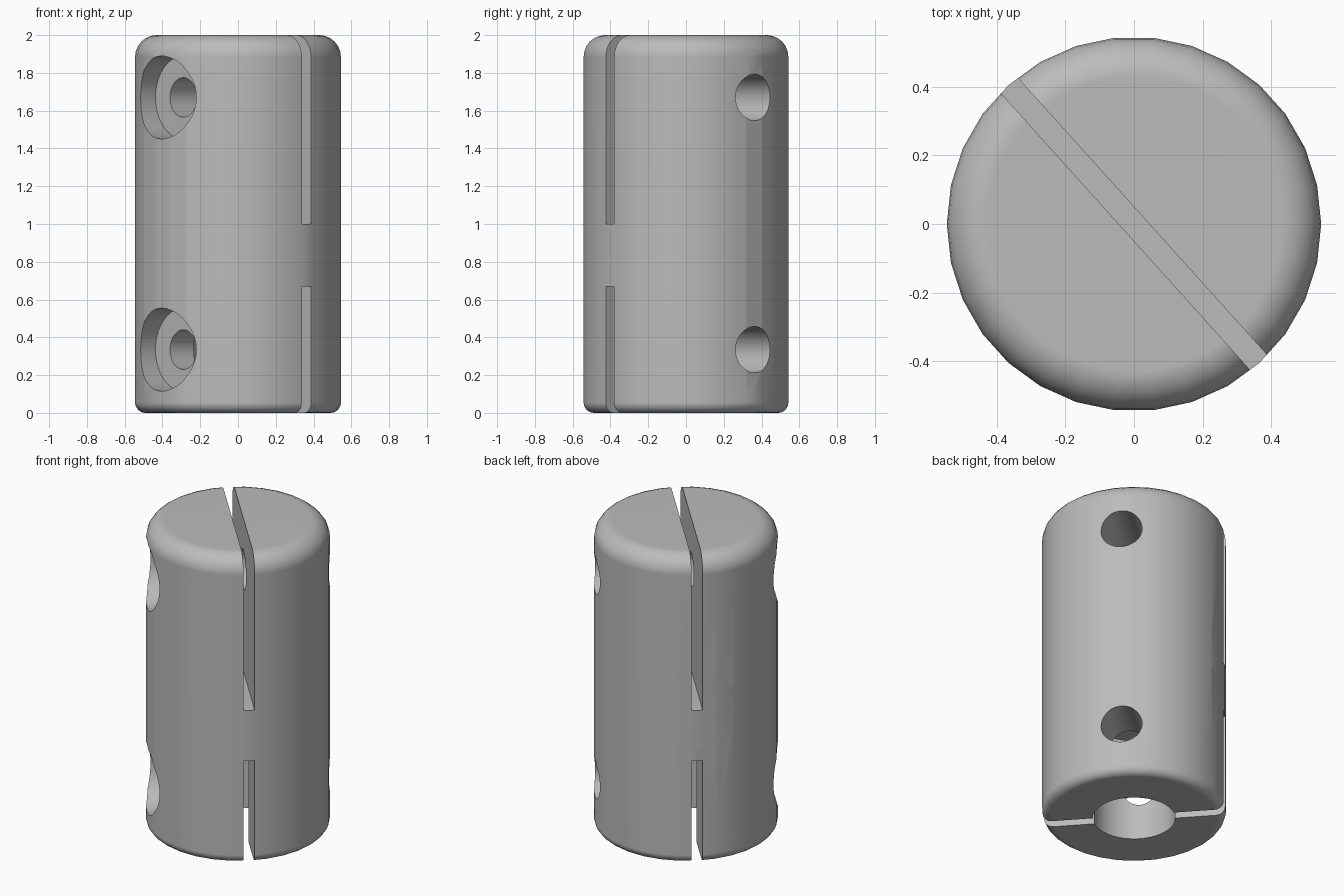
import bpy
import bmesh
from math import cos, sin, pi, radians
from mathutils import Matrix, Vector

cube = bpy.data.objects.get("Cube")
if cube:
    bpy.data.objects.remove(cube, do_unlink=True)

RADIUS, HEIGHT = 0.545, 2.0
SLOT_ANGLE = radians(-48)           # direction of the slots and cross bore
SCREW_ANGLE = SLOT_ANGLE + pi / 2   # screws clamp across the slots
SLOT_WIDTH = 0.066
SLOT_TOP = 0.67                     # roof of the lower slot and bore

grey = bpy.data.materials.new("satin grey")
grey.use_nodes = True
grey.diffuse_color = (0.5, 0.5, 0.5, 1)
grey.node_tree.nodes["Principled BSDF"].inputs["Base Color"].default_value = grey.diffuse_color


def make_object(name, bm):
    bmesh.ops.recalc_face_normals(bm, faces=bm.faces)
    mesh = bpy.data.meshes.new(name)
    bm.to_mesh(mesh)
    bm.free()
    mesh.materials.append(grey)
    obj = bpy.data.objects.new(name, mesh)
    bpy.context.collection.objects.link(obj)
    return obj


def lathe(name, profile, sides):
    """Closed solid of revolution from (radius, z) points."""
    bm = bmesh.new()
    rings = [[bm.verts.new((r * cos(2 * pi * i / sides), r * sin(2 * pi * i / sides), z))
              for i in range(sides)] for r, z in profile]
    for low, high in zip(rings, rings[1:]):
        for i in range(sides):
            j = (i + 1) % sides
            bm.faces.new((low[i], low[j], high[j], high[i]))
    bm.faces.new(rings[0][::-1])
    bm.faces.new(rings[-1])
    return make_object(name, bm)


def rod_cutter(name, radius, start, end, angle=None, z=0.0):
    """Cylinder between two distances along a radial axis, or upright if no angle."""
    bm = bmesh.new()
    bmesh.ops.create_cone(bm, cap_ends=True, segments=40, radius1=radius, radius2=radius,
                          depth=end - start,
                          matrix=Matrix.Translation((0, 0, (start + end) / 2)))
    if angle is not None:
        turn = Vector((cos(angle), sin(angle), 0)).to_track_quat('Z', 'Y').to_matrix().to_4x4()
        bm.transform(Matrix.Translation((0, 0, z)) @ turn)
    return make_object(name, bm)


def slot_cutter(name, low, high):
    bm = bmesh.new()
    bmesh.ops.create_cube(bm, size=1)
    bm.transform(Matrix.Translation((0, 0, (low + high) / 2))
                 @ Matrix.Rotation(SLOT_ANGLE, 4, 'Z')
                 @ Matrix.Diagonal((3, SLOT_WIDTH, high - low, 1)))
    return make_object(name, bm)


# Body: cylinder with a small bottom round and a larger top round
def fillet(r, z, begin, steps=6):
    return [(RADIUS - r + r * cos(begin + pi / 2 * k / steps),
             z + r * sin(begin + pi / 2 * k / steps)) for k in range(steps + 1)]


BOTTOM_ROUND, TOP_ROUND = 0.055, 0.115
body = lathe("clamp_body",
             fillet(BOTTOM_ROUND, BOTTOM_ROUND, -pi / 2)
             + fillet(TOP_ROUND, HEIGHT - TOP_ROUND, 0), 30)

# Bores and clamping slots
cutters = [
    rod_cutter("bottom_bore_cutter", 0.245, -0.2, SLOT_TOP),
    rod_cutter("cross_bore_cutter", 0.247, -0.9, 0.43, SLOT_ANGLE, 0.995),
    slot_cutter("upper_slot_cutter", 1.0, HEIGHT + 0.2),
    slot_cutter("lower_slot_cutter", -0.2, SLOT_TOP),
]

# Screw holes: wide head recess in front, narrow middle, wider exit behind
for level, z in (("lower", 0.335), ("upper", 1.67)):
    cutters += [
        rod_cutter(level + "_head_recess_cutter", 0.22, -0.9, -0.39, SCREW_ANGLE, z),
        rod_cutter(level + "_screw_hole_cutter", 0.105, -0.6, 0.01, SCREW_ANGLE, z),
        rod_cutter(level + "_screw_exit_cutter", 0.1225, 0.0, 0.9, SCREW_ANGLE, z),
    ]

bpy.ops.object.select_all(action='DESELECT')
body.select_set(True)
bpy.context.view_layer.objects.active = body
for cutter in cutters:
    cutter.hide_render = True
    cut = body.modifiers.new(cutter.name, 'BOOLEAN')
    cut.operation, cut.solver, cut.object = 'DIFFERENCE', 'EXACT', cutter
    bpy.ops.object.modifier_apply(modifier=cut.name)
    bpy.data.objects.remove(cutter, do_unlink=True)

# Smooth shading with crisp cut edges
bpy.ops.object.shade_smooth_by_angle(angle=radians(30))
weighted = body.modifiers.new("weighted_normals", 'WEIGHTED_NORMAL')
weighted.keep_sharp = True
